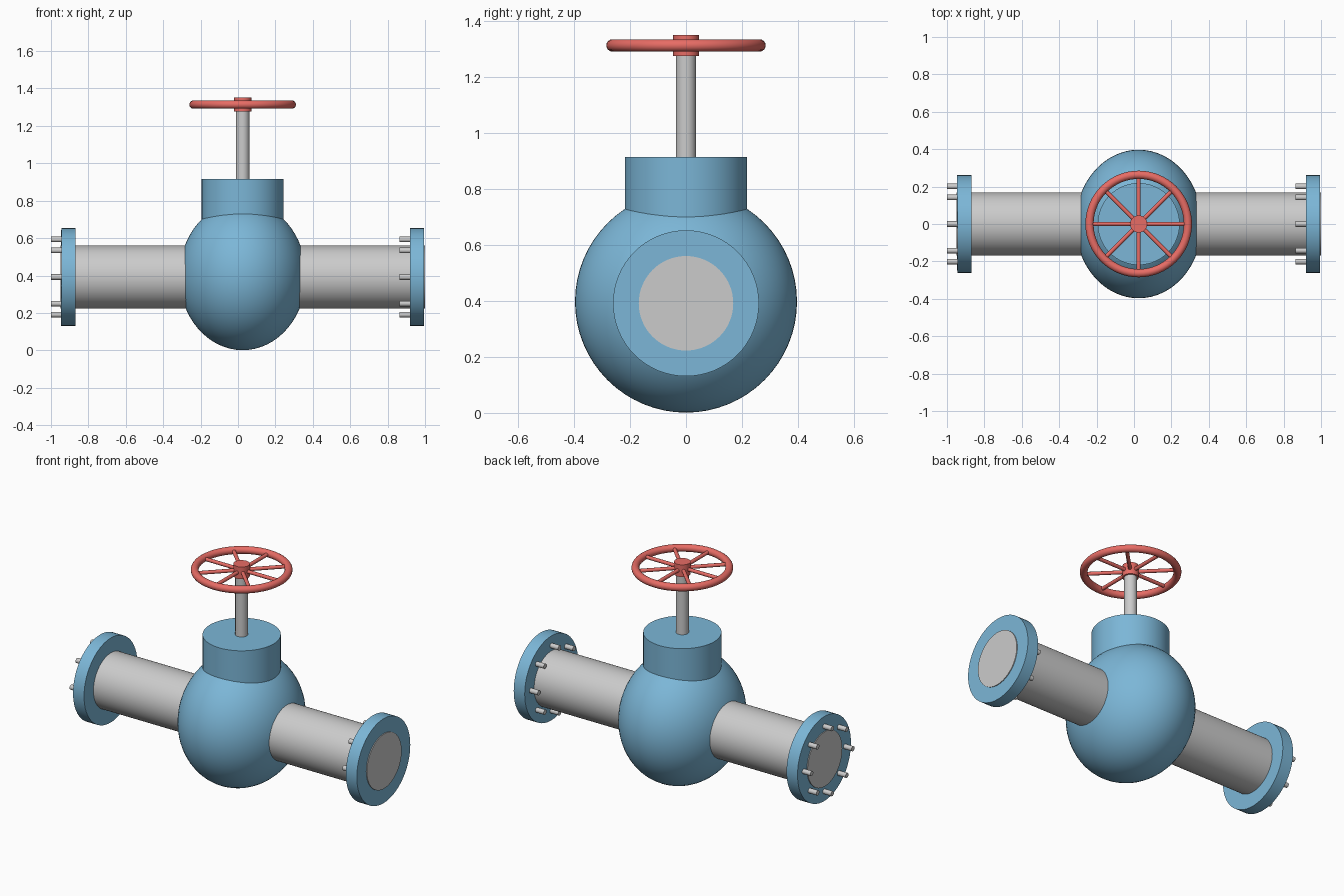
import bpy
from math import sin, cos, pi, radians
from mathutils import Vector

if "Cube" in bpy.data.objects:
    bpy.data.objects.remove(bpy.data.objects["Cube"])

CX, PIPE_Z, WHEEL_Z = 0.025, 0.392, 1.314


def material(name, rgb):
    m = bpy.data.materials.new(name)
    m.diffuse_color = (*rgb, 1)
    m.use_nodes = True
    m.node_tree.nodes["Principled BSDF"].inputs["Base Color"].default_value = m.diffuse_color
    return m


blue = material("blue_paint", (0.2, 0.47, 0.68))
red = material("red_paint", (0.8, 0.15, 0.13))


def finish(name, mat):
    ob = bpy.context.object
    ob.name = name
    if mat:
        ob.data.materials.append(mat)
    bpy.ops.object.shade_smooth_by_angle(angle=radians(35))
    return ob


def rod(name, a, b, r, mat=None, sides=64):
    """Capped cylinder running from a to b."""
    a, b = Vector(a), Vector(b)
    d = b - a
    bpy.ops.mesh.primitive_cylinder_add(
        vertices=sides, radius=r, depth=d.length, location=(a + b) / 2,
        rotation=d.to_track_quat('Z', 'Y').to_euler())
    return finish(name, mat)


# Valve body, narrower along the pipe
bpy.ops.mesh.primitive_uv_sphere_add(segments=64, ring_count=32, radius=1,
                                     location=(CX, 0, 0.398))
bpy.context.object.scale = (0.339, 0.397, 0.397)
bpy.ops.object.transform_apply(location=False, rotation=False, scale=True)
finish("valve_body", blue)

# Pipe, bonnet and stem
rod("pipe", (CX - 0.975, 0, PIPE_Z), (CX + 0.975, 0, PIPE_Z), 0.169)
rod("bonnet", (CX, 0, 0.55), (CX, 0, 0.915), 0.219, blue)
rod("stem", (CX, 0, 0.85), (CX, 0, 1.30), 0.036, sides=32)

# End flanges, each with a ring of bolts protruding on its left face
for side, x0 in (("left", -0.945), ("right", 0.92)):
    rod(f"{side}_flange", (x0, 0, PIPE_Z), (x0 + 0.075, 0, PIPE_Z), 0.261, blue)
    for i in range(8):
        a = i * pi / 4
        y, z = 0.201 * cos(a), PIPE_Z + 0.201 * sin(a)
        rod(f"{side}_bolt_{i + 1}", (x0 - 0.056, y, z), (x0 + 0.06, y, z), 0.015, sides=16)

# Handwheel: rim, hub and spokes
bpy.ops.mesh.primitive_torus_add(location=(CX, 0, WHEEL_Z), major_radius=0.263,
                                 minor_radius=0.022, major_segments=64, minor_segments=16)
finish("wheel_rim", red)
rod("wheel_hub", (CX, 0, 1.277), (CX, 0, 1.352), 0.046, red, 32)
for i in range(8):
    a = i * pi / 4
    d = Vector((cos(a), sin(a), 0))
    c = Vector((CX, 0, WHEEL_Z))
    rod(f"wheel_spoke_{i + 1}", c + d * 0.02, c + d * 0.263, 0.011, red, 12)
